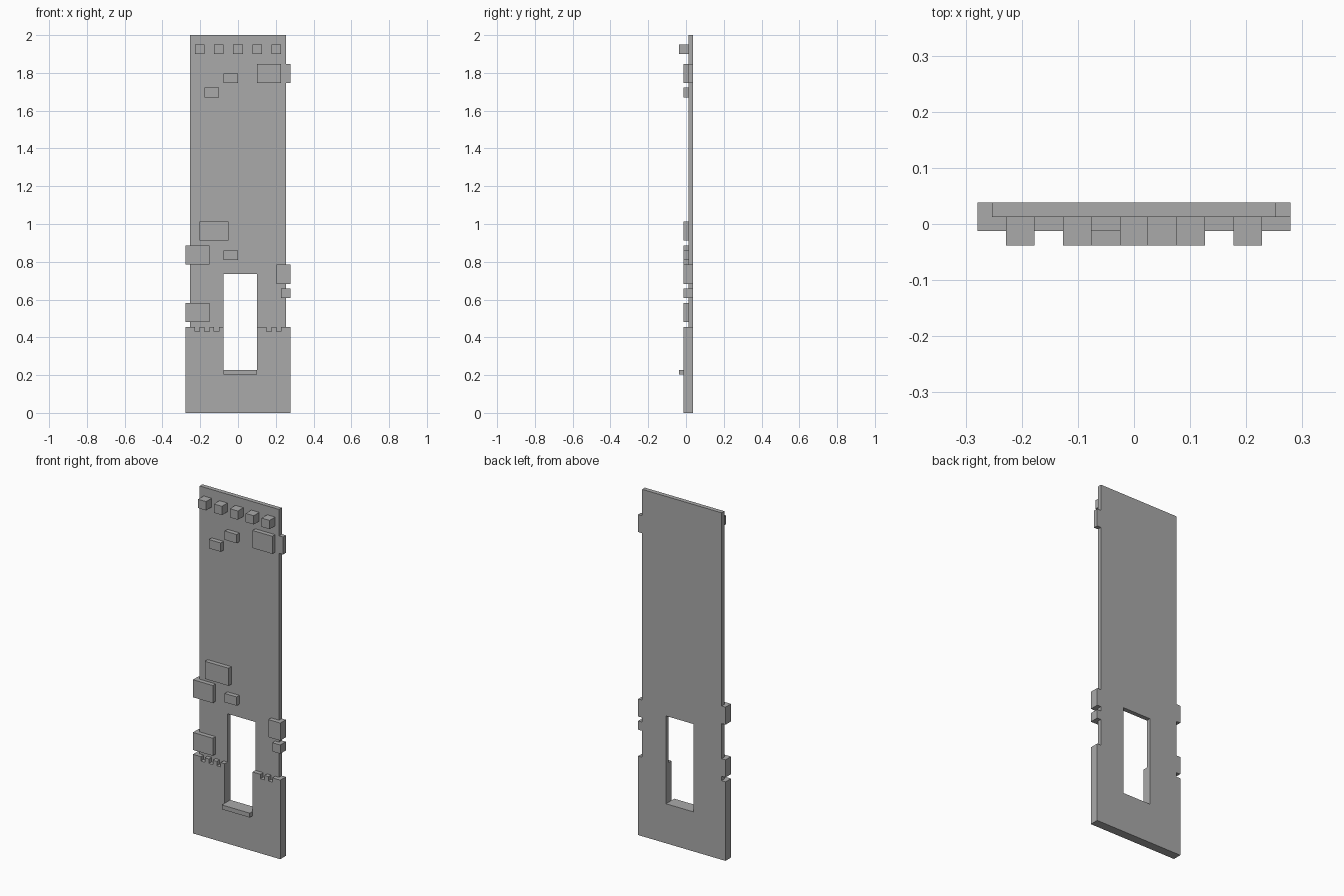
import bpy
import bmesh
from mathutils import Matrix

U = 2 / 79                              # one masonry module
BACK, FACE, BRICK, DEEP = 1.5, 0.5, -0.5, -1.5   # depth layers, in modules

cube = bpy.data.objects.get("Cube")
if cube:
    bpy.data.objects.remove(cube, do_unlink=True)

stone = bpy.data.materials.new("grey_stone")
stone.use_nodes = True
GREY = (0.4, 0.4, 0.4, 1)
stone.diffuse_color = GREY
stone.node_tree.nodes["Principled BSDF"].inputs["Base Color"].default_value = GREY


def add_object(name, mesh):
    mesh.materials.clear()
    mesh.materials.append(stone)
    obj = bpy.data.objects.new(name, mesh)
    bpy.context.collection.objects.link(obj)
    return obj


def slab(name, loops, front, back):
    """Extrude (x, z) loops between two depths; inner loops become holes."""
    curve = bpy.data.curves.new(name, 'CURVE')
    curve.dimensions = '2D'
    curve.fill_mode = 'BOTH'
    curve.extrude = (back - front) / 2
    for loop in loops:
        spline = curve.splines.new('POLY')
        spline.points.add(len(loop) - 1)
        for point, (x, z) in zip(spline.points, loop):
            point.co = (x, z, 0, 1)
        spline.use_cyclic_u = True
    temp = bpy.data.objects.new(name + "_outline", curve)
    bpy.context.collection.objects.link(temp)
    bpy.context.view_layer.update()
    graph = bpy.context.evaluated_depsgraph_get()
    mesh = bpy.data.meshes.new_from_object(temp.evaluated_get(graph))
    bpy.data.objects.remove(temp, do_unlink=True)
    bm = bmesh.new()
    bm.from_mesh(mesh)
    bmesh.ops.remove_doubles(bm, verts=bm.verts, dist=0.001)
    bmesh.ops.recalc_face_normals(bm, faces=bm.faces)
    for f in bm.faces:
        f.smooth = False
    place = Matrix.Translation((0, (front + back) / 2 * U, 0))
    bm.transform(place @ Matrix.Rotation(1.5707963, 4, 'X') @ Matrix.Scale(U, 4))
    bm.to_mesh(mesh)
    bm.free()
    return add_object(name, mesh)


def block(name, x0, x1, z0, z1, front=BRICK, back=FACE):
    bm = bmesh.new()
    bmesh.ops.create_cube(bm, size=1)
    for v in bm.verts:
        v.co = ((x0 + x1) / 2 + v.co.x * (x1 - x0),
                (front + back) / 2 + v.co.y * (back - front),
                (z0 + z1) / 2 + v.co.z * (z1 - z0))
    bmesh.ops.scale(bm, vec=(U, U, U), verts=bm.verts)
    mesh = bpy.data.meshes.new(name)
    bm.to_mesh(mesh)
    bm.free()
    return add_object(name, mesh)


# Wall panel: wide foot, quoin tabs on both edges, window opening
def edge(side, tabs):
    points = [(11 * side, 0), (11 * side, 18), (10 * side, 18)]
    for low, high in tabs:
        points += [(10 * side, low), (11 * side, low),
                   (11 * side, high), (10 * side, high)]
    return points + [(10 * side, 79)]


right_edge = edge(1, [(24, 26), (27, 31), (69, 73)])
left_edge = edge(-1, [(19, 23), (31, 35)])
window = [(-3, 9), (-3, 29), (4, 29), (4, 9)]
slab("wall_panel", [right_edge + left_edge[::-1], window], FACE, BACK)

# Plinth facing: U shape around the window with a notched top
plinth = [(-11, 0), (-11, 18)]
for x in (-9, -7, -5):
    plinth += [(x, 18), (x, 17), (x + 1, 17), (x + 1, 18)]
plinth += [(-3, 18), (-3, 9), (4, 9), (4, 18)]
for x in (6, 8):
    plinth += [(x, 18), (x, 17), (x + 1, 17), (x + 1, 18)]
plinth += [(11, 18), (11, 0)]
slab("plinth_facing", [plinth], BRICK, FACE)

# Window sill
block("window_sill", -3, 4, 8, 9, DEEP, BRICK)

# Row of projecting cornice blocks
for i in range(5):
    block(f"cornice_block_{i + 1}", 4 * i - 9, 4 * i - 7, 75, 77, DEEP, FACE)

# Raised bricks scattered over the face
bricks = {
    "upper_large_brick": (4, 9, 69, 73),
    "upper_small_brick": (-3, 0, 69, 71),
    "upper_left_brick": (-7, -4, 66, 68),
    "middle_large_brick": (-8, -2, 36, 40),
    "middle_small_brick": (-3, 0, 32, 34),
    "left_quoin_upper": (-11, -6, 31, 35),
    "left_quoin_lower": (-11, -6, 19, 23),
    "right_quoin_large": (8, 11, 27, 31),
    "right_quoin_small": (9, 11, 24, 26),
}
for name, extent in bricks.items():
    block(name, *extent)
